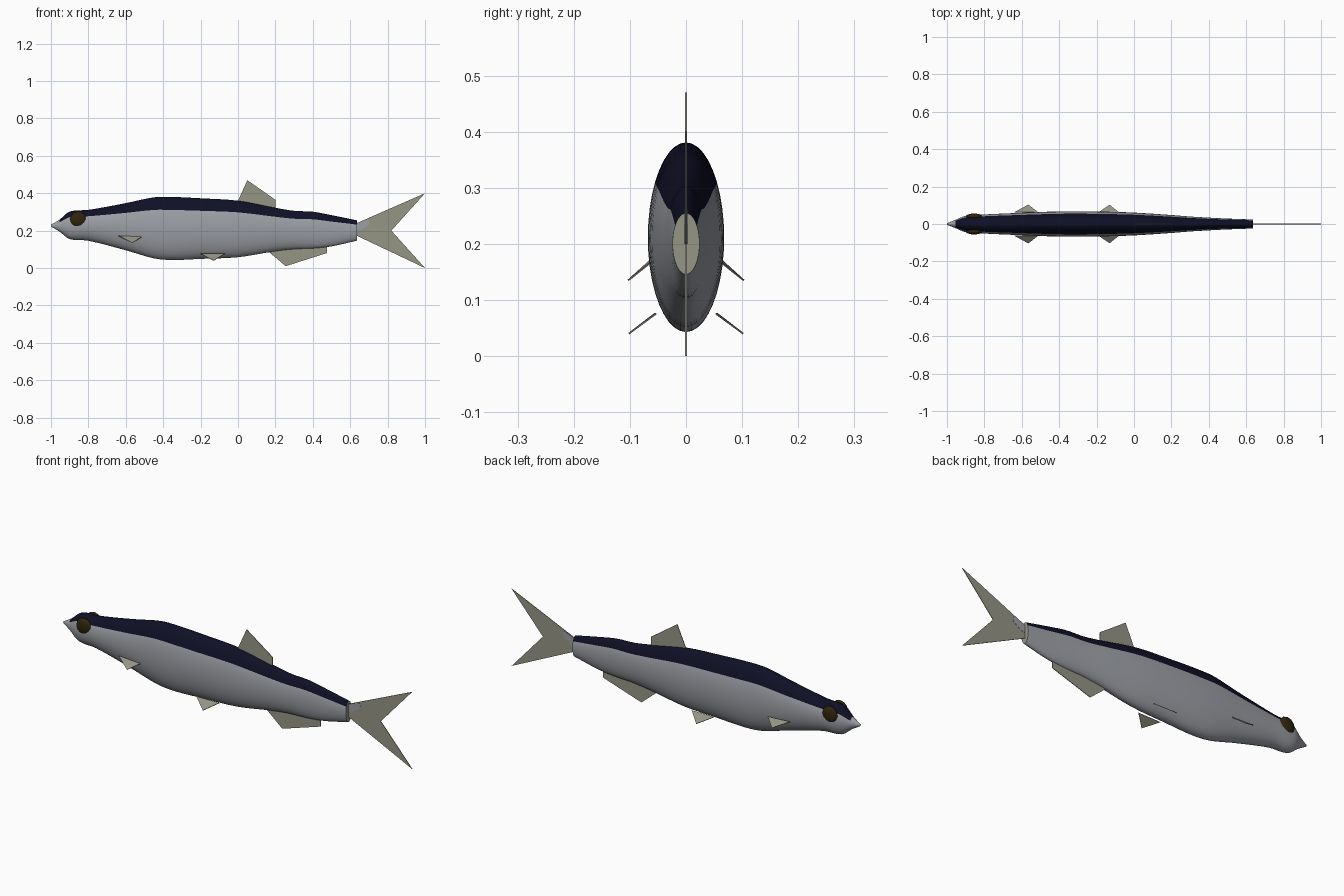
import bpy
import bmesh
import math

if "Cube" in bpy.data.objects:
    bpy.data.objects.remove(bpy.data.objects["Cube"])


def material(name, rgb):
    m = bpy.data.materials.new(name)
    m.diffuse_color = (*rgb, 1)
    m.use_nodes = True
    m.node_tree.nodes["Principled BSDF"].inputs["Base Color"].default_value = m.diffuse_color
    return m


SILVER = material("silver", (0.33, 0.345, 0.375))
NAVY = material("navy", (0.005, 0.005, 0.02))
FIN = material("fin_olive", (0.30, 0.30, 0.235))
BROWN = material("eye_brown", (0.03, 0.019, 0.004))


def finish(bm, name, mats):
    mesh = bpy.data.meshes.new(name)
    bmesh.ops.recalc_face_normals(bm, faces=bm.faces[:])
    bm.to_mesh(mesh)
    bm.free()
    ob = bpy.data.objects.new(name, mesh)
    for m in mats:
        mesh.materials.append(m)
    bpy.context.collection.objects.link(ob)
    return ob


def smooth(ob, angle):
    bpy.ops.object.select_all(action='DESELECT')
    ob.select_set(True)
    bpy.context.view_layer.objects.active = ob
    bpy.ops.object.shade_smooth_by_angle(angle=math.radians(angle))


# Body stations from snout to tail root: x, top z, bottom z, half width
STATIONS = [
    (-1.0, .232, .222, .004), (-.955, .258, .195, .022),
    (-.90, .302, .155, .044), (-.80, .311, .146, .051),
    (-.60, .347, .095, .060), (-.45, .378, .052, .066),
    (-.35, .380, .043, .068), (-.20, .373, .049, .067),
    (0.0, .360, .058, .061), (.20, .322, .090, .048),
    (.30, .306, .101, .040), (.40, .301, .105, .034),
    (.50, .283, .116, .029), (.635, .255, .146, .024),
]


def catmull(p0, p1, p2, p3, t):
    """Non-uniform cubic through p1 and p2, with x as the parameter."""
    h = p2[0] - p1[0]
    out = [p1[0] + h * t]
    for k in (1, 2, 3):
        m1 = (p2[k] - p0[k]) / (p2[0] - p0[0]) * h
        m2 = (p3[k] - p1[k]) / (p3[0] - p1[0]) * h
        out.append((2*t**3 - 3*t**2 + 1) * p1[k] + (t**3 - 2*t*t + t) * m1
                   + (3*t*t - 2*t**3) * p2[k] + (t**3 - t*t) * m2)
    return out


def build_body(sides=40, steps=4):
    rows = []
    for i in range(len(STATIONS) - 1):
        quad = [STATIONS[max(0, min(len(STATIONS) - 1, i + d))] for d in (-1, 0, 1, 2)]
        rows += [catmull(*quad, s / steps) for s in range(steps)]
    rows.append(STATIONS[-1])
    bm = bmesh.new()
    rings = []
    for x, top, bottom, w in rows:
        rings.append([bm.verts.new((x, w * math.cos(a),
                                    (top + bottom) / 2 + (top - bottom) / 2 * math.sin(a)))
                      for a in (math.tau * j / sides for j in range(sides))])
    for a, b in zip(rings, rings[1:]):
        for j in range(sides):
            k = (j + 1) % sides
            f = bm.faces.new((a[j], a[k], b[k], b[j]))
            # Dark back above the flank line, beginning behind the snout
            mid = math.degrees(math.tau * (j + .5) / sides)
            f.material_index = int(36 < mid < 144 and a[0].co.x > -.96)
    bm.faces.new(rings[0])
    bm.faces.new(rings[-1]).material_index = 2
    smooth(finish(bm, "body", [SILVER, NAVY, FIN]), 40)


def build_fin(name, points, mirrored=False, mat=FIN, thickness=.003):
    bm = bmesh.new()
    bm.faces.new([bm.verts.new(p) for p in points])
    ob = finish(bm, name, [mat])
    if mirrored:
        ob.modifiers.new("mirror", 'MIRROR').use_axis = (False, True, False)
    solid = ob.modifiers.new("thickness", 'SOLIDIFY')
    solid.thickness = thickness
    solid.offset = 0


def flat(points):
    return [(x, 0, z) for x, z in points]


build_body()

# Fins on the centre plane
build_fin("dorsal_fin", flat([(-.01, .34), (0, .36), (.05, .47), (.2, .365), (.2, .31)]))
build_fin("anal_fin", flat([(.16, .09), (.255, .01), (.475, .08), (.475, .13), (.17, .12)]))
build_fin("tail_fin", flat([(.63, .238), (1, .40), (.82, .20), (1, 0), (.63, .175)]))
build_fin("tail_base_patch", flat([(.63, .236), (.70, .262), (.705, .235), (.66, .205), (.63, .20)]),
          mat=SILVER, thickness=.005)

# Paired fins
build_fin("pectoral_fin", [(-.64, .062, .172), (-.515, .064, .166), (-.565, .103, .135)], True)
build_fin("pelvic_fin", [(-.2, .055, .076), (-.07, .053, .076), (-.13, .102, .04)], True)

# Flattened eyes
bm = bmesh.new()
bmesh.ops.create_uvsphere(bm, u_segments=12, v_segments=8, radius=1)
for v in bm.verts:
    x, y, z = v.co
    v.co = (-.855 + .043 * x, .041 + .015 * z, .26 + .043 * y)
eye = finish(bm, "eye", [BROWN])
eye.modifiers.new("mirror", 'MIRROR').use_axis = (False, True, False)
smooth(eye, 60)
